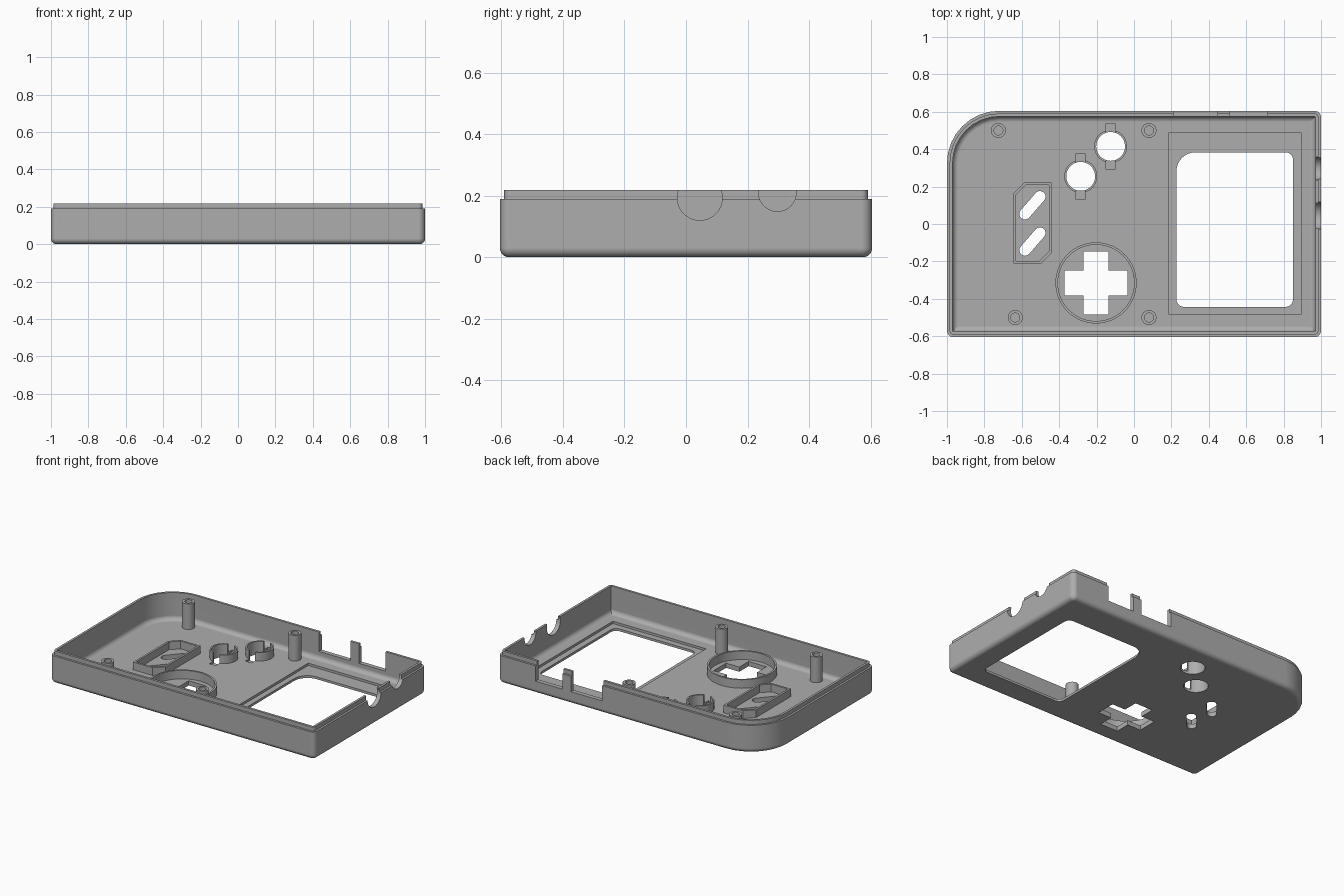
import bpy, bmesh
from math import sin, cos, pi, radians
from mathutils import Matrix

cube = bpy.data.objects.get("Cube")
if cube:
    bpy.data.objects.remove(cube, do_unlink=True)

grey = bpy.data.materials.new("plastic_grey")
grey.use_nodes = True
GREY = (0.42, 0.42, 0.42, 1)
grey.diffuse_color = GREY
grey.node_tree.nodes["Principled BSDF"].inputs["Base Color"].default_value = GREY

FLOOR, STEP, RIM = 0.032, 0.19, 0.218
EPS = 0.002


# Outlines, all counter-clockwise
def rounded_rect(x0, x1, y0, y1, radii, inset=0, seg=8):
    """Corner radii run: right back, left back, left front, right front."""
    x0, x1, y0, y1 = x0 + inset, x1 - inset, y0 + inset, y1 - inset
    corners = [(x1, y1, -1, -1), (x0, y1, 1, -1), (x0, y0, 1, 1), (x1, y0, -1, 1)]
    pts = []
    for i, (cx, cy, sx, sy) in enumerate(corners):
        r = max(radii[i] - inset, EPS)
        for k in range(seg + 1):
            a = (i + k / seg) * pi / 2
            pts.append((cx + sx * r + r * cos(a), cy + sy * r + r * sin(a)))
    return pts


def circle(cx, cy, r, n=48):
    return [(cx + r * cos(2 * pi * i / n), cy + r * sin(2 * pi * i / n)) for i in range(n)]


def box(cx, cy, hx, hy):
    return [(cx - hx, cy - hy), (cx + hx, cy - hy), (cx + hx, cy + hy), (cx - hx, cy + hy)]


def clipped_rect(x0, x1, y0, y1, c):
    return [(x0, y0), (x1 - c, y0), (x1, y0 + c), (x1, y1), (x0 + c, y1), (x0, y1 - c)]


def capsule(cx, cy, dx, dy, r, n=10):
    start = math_angle(dx, dy) - pi / 2
    pts = []
    for end in (0, 1):
        s = 1 - 2 * end
        for k in range(n + 1):
            a = start + end * pi + k * pi / n
            pts.append((cx + s * dx + r * cos(a), cy + s * dy + r * sin(a)))
    return pts


def math_angle(dx, dy):
    from math import atan2
    return atan2(dy, dx)


# Mesh builders
def skin(name, loops, closed=False):
    """Join stacked (outline, z) loops; cap the ends or close into a tube."""
    bm = bmesh.new()
    rings = [[bm.verts.new((x, y, z)) for x, y in pts] for pts, z in loops]
    pairs = list(zip(rings, rings[1:]))
    if closed:
        pairs.append((rings[-1], rings[0]))
    for a, b in pairs:
        for i in range(len(a)):
            j = (i + 1) % len(a)
            bm.faces.new((a[i], a[j], b[j], b[i]))
    if not closed:
        bm.faces.new(rings[0][::-1])
        bm.faces.new(rings[-1])
    bmesh.ops.recalc_face_normals(bm, faces=bm.faces)
    mesh = bpy.data.meshes.new(name)
    bm.to_mesh(mesh)
    bm.free()
    obj = bpy.data.objects.new(name, mesh)
    bpy.context.collection.objects.link(obj)
    mesh.materials.append(grey)
    return obj


def prism(pts, z0, z1):
    obj = skin("cutter", [(pts, z0), (pts, z1)])
    obj.hide_render = True
    return obj


def tube(name, outer, inner, z0, z1):
    return skin(name, [(outer, z0), (outer, z1), (inner, z1), (inner, z0)], closed=True)


def cut(obj, cutters):
    for c in cutters:
        mod = obj.modifiers.new("cut", "BOOLEAN")
        mod.operation, mod.solver, mod.object = "DIFFERENCE", "EXACT", c
    bpy.context.view_layer.update()
    done = obj.evaluated_get(bpy.context.evaluated_depsgraph_get())
    mesh = bpy.data.meshes.new_from_object(done)
    obj.modifiers.clear()
    obj.data = mesh
    for c in cutters:
        bpy.data.objects.remove(c, do_unlink=True)


# Shell: filleted tray with a stepped lip
def body(inset):
    return rounded_rect(-1, 1, -0.605, 0.605, (0.035, 0.28, 0.035, 0.035), inset)


WALL, FILLET, N = 0.03, 0.03, 6
angles = [k / N * pi / 2 for k in range(N + 1)]
loops = [(body(FILLET * (1 - sin(a))), FILLET * (1 - cos(a))) for a in angles]
loops += [(body(0), STEP), (body(0.014), STEP), (body(0.014), RIM), (body(WALL), RIM)]
loops += [(body(WALL + FILLET * (1 - cos(a))), FLOOR + FILLET * (1 - sin(a))) for a in angles]
shell = skin("shell", loops)

BUTTONS = [(-0.125, 0.415), (-0.285, 0.255)]
PAD = (-0.203, -0.315)


def key_slots():
    return [prism(box(x, y, 0.024, 0.123), 0.018, 0.15) for x, y in BUTTONS]


cutters = key_slots()
cutters += [prism(circle(x, y, 0.077), -1, 0.15) for x, y in BUTTONS]
# Directional pad opening
px, py = PAD
a, b = 0.067, 0.168
cross = [(a, -b), (a, -a), (b, -a), (b, a), (a, a), (a, b),
         (-a, b), (-a, a), (-b, a), (-b, -a), (-a, -a), (-a, -b)]
cutters.append(prism([(px + x, py + y) for x, y in cross], -1, 0.15))
# Pill slots
cutters += [prism(capsule(-0.543, y, 0.04, 0.046, 0.03), -1, 0.15) for y in (0.1, -0.094)]
# Screen window and its inside ledge
cutters.append(prism(rounded_rect(0.227, 0.85, -0.443, 0.383, (0.04, 0.1, 0.04, 0.04)), -1, 0.15))
cutters.append(prism(box(0.54, 0.003, 0.352, 0.487), 0.016, 0.15))
# Port notches in the right-hand wall and gaps in the back wall
for y, z, r in ((0.045, 0.193, 0.073), (0.297, 0.21, 0.061)):
    port = prism(circle(0, 0, r), -0.1, 0.1)
    port.data.transform(Matrix.Translation((1, y, z)) @ Matrix.Rotation(radians(90), 4, "Y"))
    cutters.append(port)
for x0, x1 in ((0.21, 0.447), (0.512, 0.715)):
    cutters.append(prism(box((x0 + x1) / 2, 0.6, (x1 - x0) / 2, 0.04), 0.085, 0.4))
cut(shell, cutters)

# Inside collars and posts
BASE = FLOOR - EPS
parts = [shell]
for i, (x, y) in enumerate(BUTTONS):
    ring = tube(f"button_collar_{i + 1}", circle(x, y, 0.088), circle(x, y, 0.077), BASE, 0.09)
    cut(ring, [key_slots()[i]])
    parts.append(ring)
parts.append(tube("pad_collar", circle(px, py, 0.217, 64), circle(px, py, 0.204, 64), BASE, 0.09))
parts.append(tube("slot_collar", clipped_rect(-0.645, -0.44, -0.212, 0.222, 0.058),
                  clipped_rect(-0.631, -0.454, -0.198, 0.208, 0.052), BASE, 0.085))
for i, (x, y) in enumerate([(-0.725, 0.5), (0.08, 0.5), (-0.635, -0.5), (0.08, -0.5)]):
    parts.append(tube(f"screw_post_{i + 1}", circle(x, y, 0.04, 32), circle(x, y, 0.024, 32), BASE, 0.207))

# Remove leftover helpers, then smooth the curved faces
for obj in [o for o in bpy.data.objects if o.name.startswith("cutter")]:
    bpy.data.objects.remove(obj, do_unlink=True)
for obj in parts:
    bpy.ops.object.select_all(action="DESELECT")
    obj.select_set(True)
    bpy.context.view_layer.objects.active = obj
    bpy.ops.object.shade_smooth_by_angle(angle=radians(30))
    obj.modifiers.new("even_normals", "WEIGHTED_NORMAL").keep_sharp = True
